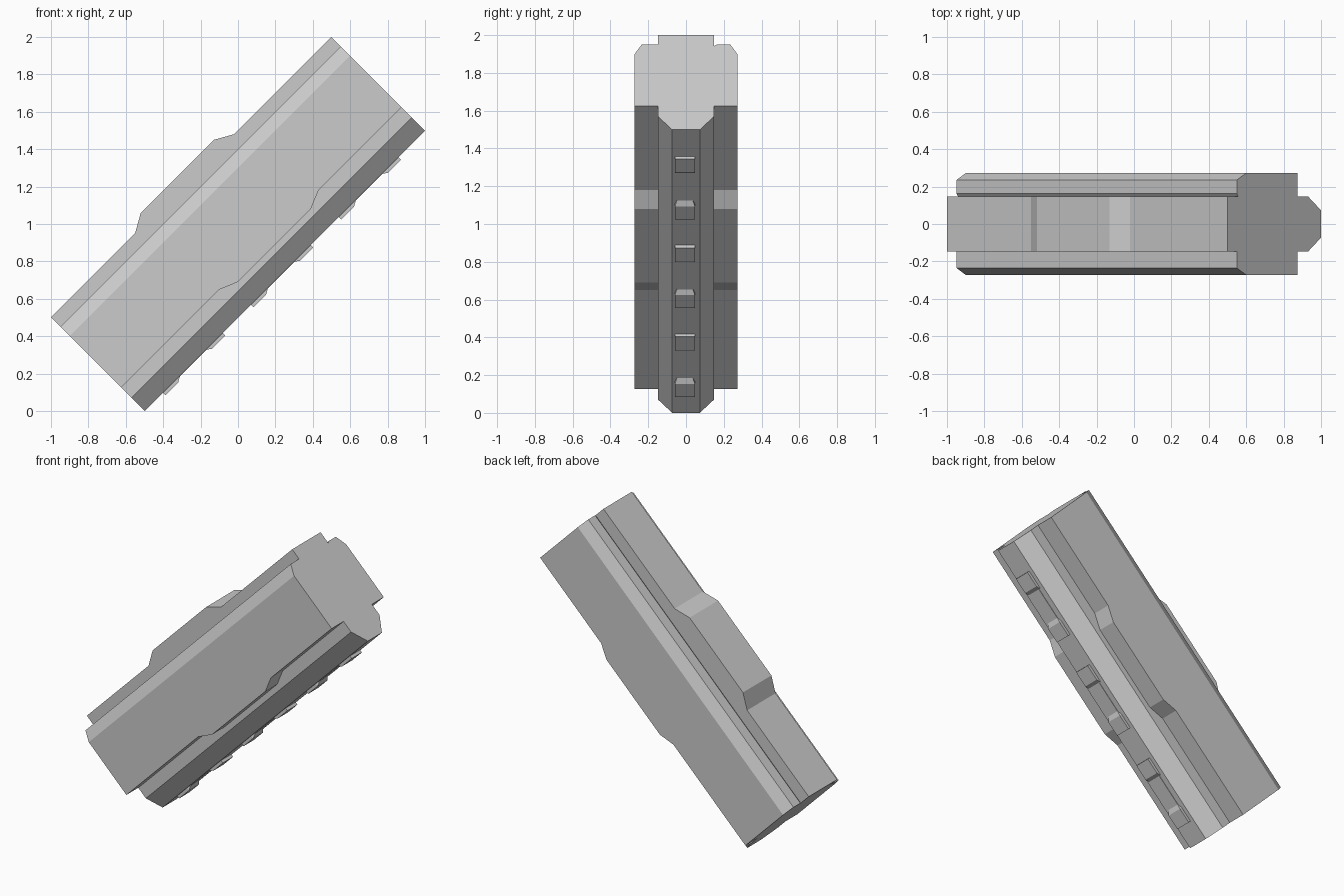
import bpy, bmesh
from math import radians
from mathutils import Matrix

if "Cube" in bpy.data.objects:
    bpy.data.objects.remove(bpy.data.objects["Cube"])

# The bar lies along local X (length), Y (width), Z (depth), then tilts 45 degrees
TILT = Matrix.Translation((0, 0, 1)) @ Matrix.Rotation(radians(-45), 4, 'Y')


def loft(name, sections):
    """Skin a closed solid through (s, [(y, t), ...]) cross-sections."""
    bm = bmesh.new()
    rings = [[bm.verts.new((s, y, t)) for y, t in pts] for s, pts in sections]
    n = len(rings[0])
    for a, b in zip(rings, rings[1:]):
        for i in range(n):
            j = (i + 1) % n
            bm.faces.new((a[i], a[j], b[j], b[i]))
    bm.faces.new(rings[0])
    bm.faces.new(rings[-1])
    bmesh.ops.recalc_face_normals(bm, faces=bm.faces)
    bm.transform(TILT)
    mesh = bpy.data.meshes.new(name)
    bm.to_mesh(mesh)
    bm.free()
    obj = bpy.data.objects.new(name, mesh)
    bpy.context.collection.objects.link(obj)
    return obj


def bump(s, start, full, end_full, end, height):
    """Trapezoid rise along the length."""
    if s <= start or s >= end:
        return 0
    return height * min(1, (s - start) / (full - start), (end - s) / (end - end_full))


def body_section(s):
    top = 0.354 + bump(s, -0.424, -0.325, 0.226, 0.325, 0.056)
    low = -0.177 - bump(s, -0.318, -0.219, 0.332, 0.431, 0.042)
    half = [(0.148, top), (0.148, 0.272), (0.163, 0.283), (0.235, 0.283),
            (0.272, 0.212), (0.272, low), (0.148, low), (0.148, -0.255),
            (0.073, -0.354)]
    # the small groove beside the ridge exists on the back side only
    front = [(-y, t) for y, t in half]
    front[1] = (-0.148, 0.283)
    return half + front[::-1]


# Main body: ridge on top, wide flanks, narrow tongue underneath
stations = [-1.06, -0.424, -0.325, -0.318, -0.219, 0.226, 0.325, 0.332, 0.431, 1.06]
loft("body", [(s, body_section(s)) for s in stations])

# Three raised clips along the tongue: two pads joined by a slim strip
clip = [(-0.922, 0.053, -0.373), (-0.825, 0.053, -0.373), (-0.797, 0.042, -0.357),
        (-0.596, 0.042, -0.357), (-0.593, 0.053, -0.357), (-0.570, 0.053, -0.373),
        (-0.470, 0.053, -0.373)]
for k in range(3):
    loft(f"clip_{k + 1}",
         [(s + k * 0.665, [(w - 0.006, -0.34), (-w - 0.006, -0.34),
                           (-w - 0.006, t), (w - 0.006, t)]) for s, w, t in clip])
